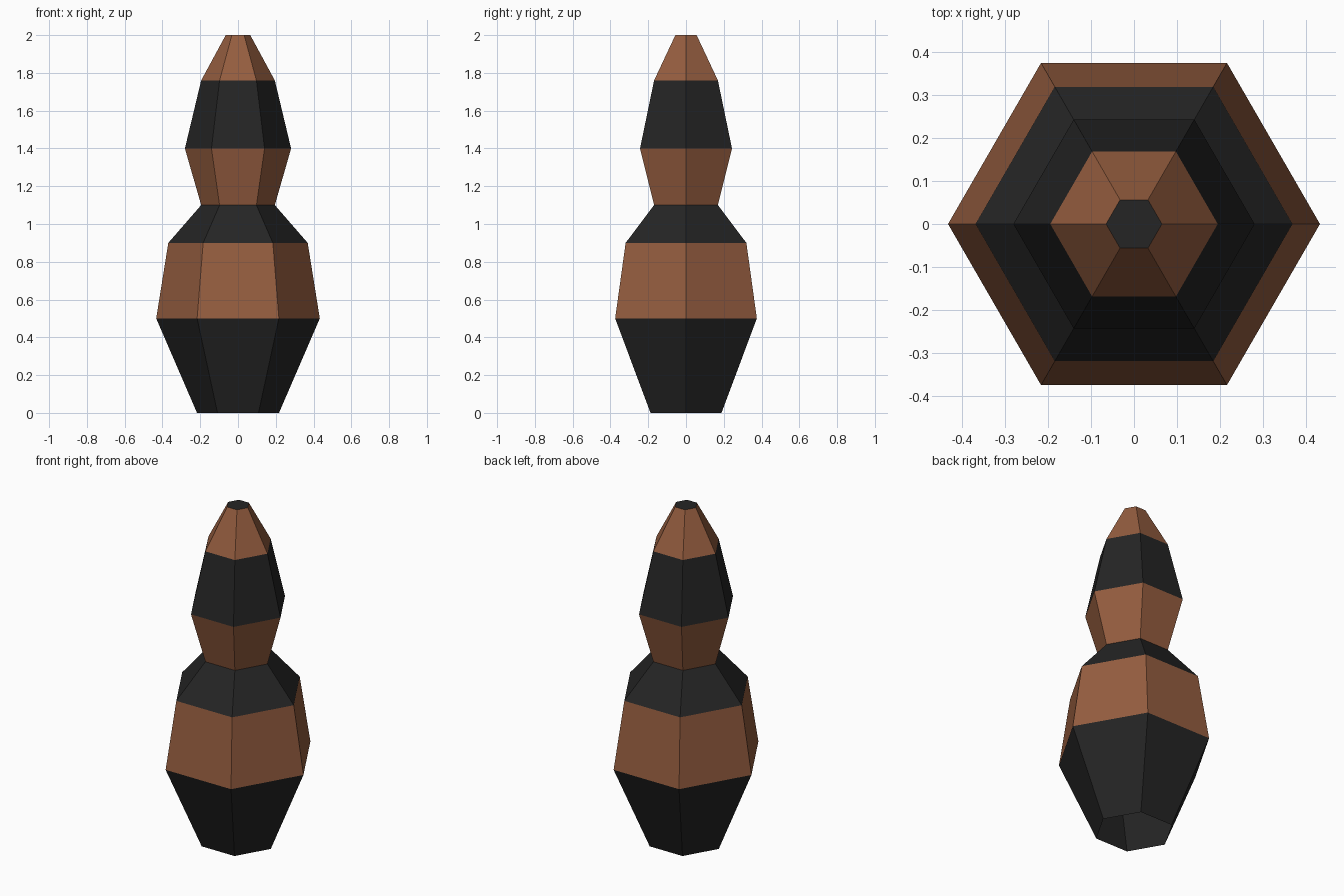
import bpy, bmesh
from math import cos, sin, pi

if "Cube" in bpy.data.objects:
    bpy.data.objects.remove(bpy.data.objects["Cube"])

SIDES = 6
# (height, corner radius) from the foot to the tip
PROFILE = [(0.0, 0.217), (0.5, 0.433), (0.9, 0.369), (1.1, 0.195),
           (1.4, 0.281), (1.76, 0.195), (2.0, 0.065)]


def material(name, rgb):
    m = bpy.data.materials.new(name)
    m.diffuse_color = (*rgb, 1)
    m.use_nodes = True
    m.node_tree.nodes["Principled BSDF"].inputs["Base Color"].default_value = m.diffuse_color
    return m


mesh = bpy.data.meshes.new("banded_body")
body = bpy.data.objects.new("banded_body", mesh)
bpy.context.collection.objects.link(body)
mesh.materials.append(material("black", (0.018, 0.018, 0.018)))
mesh.materials.append(material("brown", (0.30, 0.11, 0.05)))

bm = bmesh.new()
rings = [[bm.verts.new((r * cos(2 * pi * i / SIDES), r * sin(2 * pi * i / SIDES), z))
          for i in range(SIDES)] for z, r in PROFILE]

# Six-sided bands in alternating colours, open at the foot
for band, (low, high) in enumerate(zip(rings, rings[1:])):
    for i in range(SIDES):
        j = (i + 1) % SIDES
        face = bm.faces.new((low[i], low[j], high[j], high[i]))
        face.material_index = band % 2

# Black cap on the tip
bm.faces.new(rings[-1])

bm.to_mesh(mesh)
bm.free()
